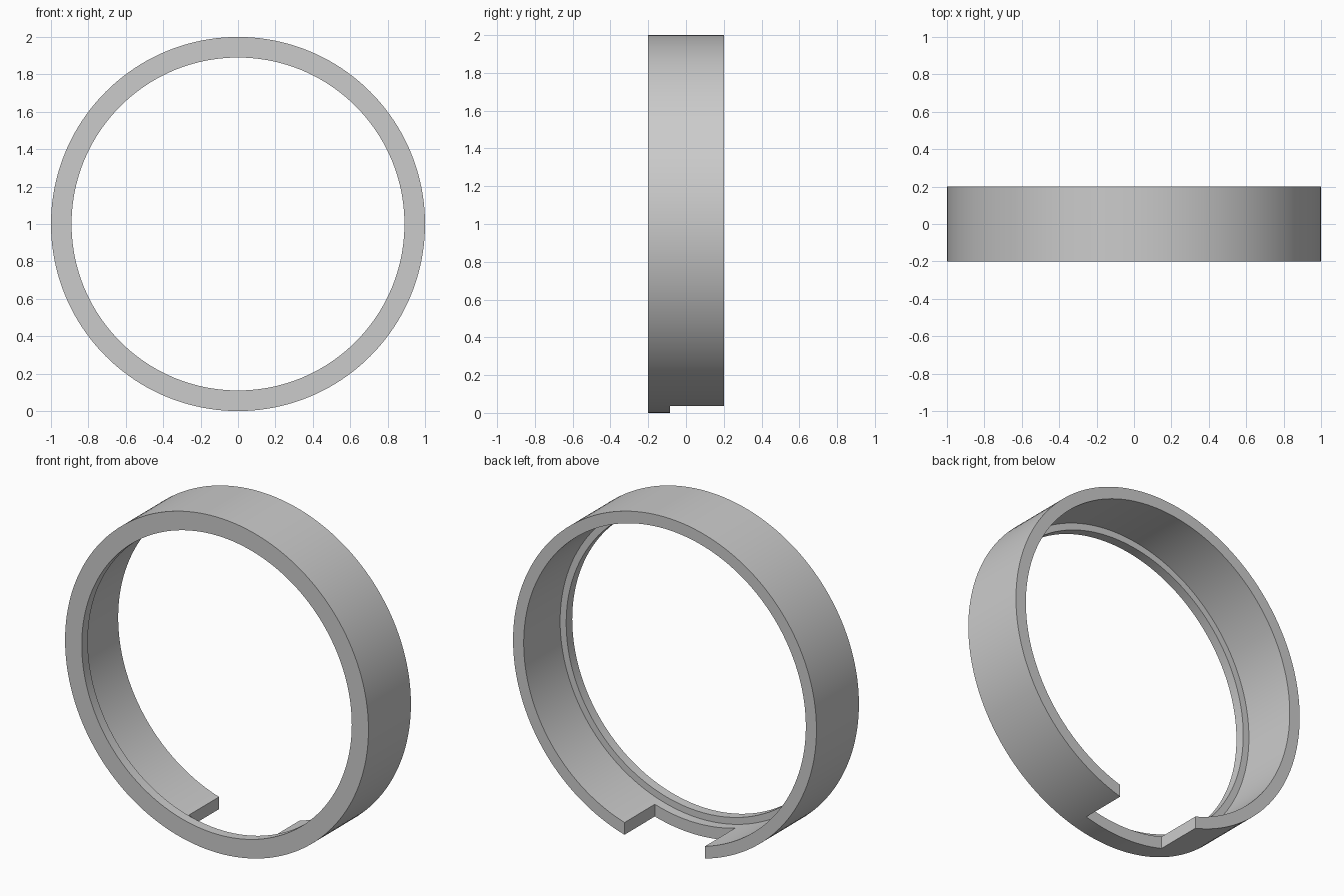
import bpy, bmesh, math
from mathutils import Matrix, Vector

cube = bpy.data.objects.get("Cube")
if cube:
    bpy.data.objects.remove(cube, do_unlink=True)

SEGMENTS = 160
OUTER, INNER, LIP = 1.0, 0.93, 0.89       # radii
HALF_DEPTH, LIP_BACK = 0.2, -0.143        # extents along y
NOTCH_HALF, NOTCH_FRONT = 0.265, -0.085

# Plain grey material
grey = bpy.data.materials.new("plain grey")
colour = (0.6, 0.6, 0.6, 1)
grey.diffuse_color = colour
grey.use_nodes = True
grey.node_tree.nodes["Principled BSDF"].inputs["Base Color"].default_value = colour


def make_object(name, bm):
    bmesh.ops.recalc_face_normals(bm, faces=bm.faces)
    mesh = bpy.data.meshes.new(name)
    bm.to_mesh(mesh)
    bm.free()
    mesh.materials.append(grey)
    obj = bpy.data.objects.new(name, mesh)
    bpy.context.collection.objects.link(obj)
    return obj


# Ring: L-shaped section (radius, y) spun around the y axis
section = [(OUTER, -HALF_DEPTH), (OUTER, HALF_DEPTH), (INNER, HALF_DEPTH),
           (INNER, LIP_BACK), (LIP, LIP_BACK), (LIP, -HALF_DEPTH)]
bm = bmesh.new()
verts = [bm.verts.new((0, y, r)) for r, y in section]
edges = [bm.edges.new((a, b)) for a, b in zip(verts, verts[1:] + verts[:1])]
bmesh.ops.spin(bm, geom=verts + edges, cent=(0, 0, 0), axis=(0, 1, 0),
               angle=math.tau, steps=SEGMENTS)
bmesh.ops.remove_doubles(bm, verts=bm.verts, dist=0.0005)
bmesh.ops.translate(bm, verts=bm.verts, vec=(0, 0, OUTER))
ring = make_object("ring", bm)

# Notch through the bottom of the wall, open at the back
bm = bmesh.new()
bmesh.ops.create_cube(bm, size=1, matrix=Matrix.LocRotScale(
    Vector((0, NOTCH_FRONT + 0.25, 0.1)), None, Vector((2 * NOTCH_HALF, 0.5, 0.6))))
cutter = make_object("notch_cutter", bm)
cutter.hide_render = True

notch = ring.modifiers.new("notch", 'BOOLEAN')
notch.operation = 'DIFFERENCE'
notch.solver = 'EXACT'
notch.object = cutter

bpy.ops.object.select_all(action='DESELECT')
ring.select_set(True)
bpy.context.view_layer.objects.active = ring
bpy.ops.object.modifier_apply(modifier=notch.name)
bpy.data.objects.remove(cutter, do_unlink=True)

# Smooth curved walls, sharp rims
bpy.ops.object.shade_smooth_by_angle(angle=math.radians(30))
